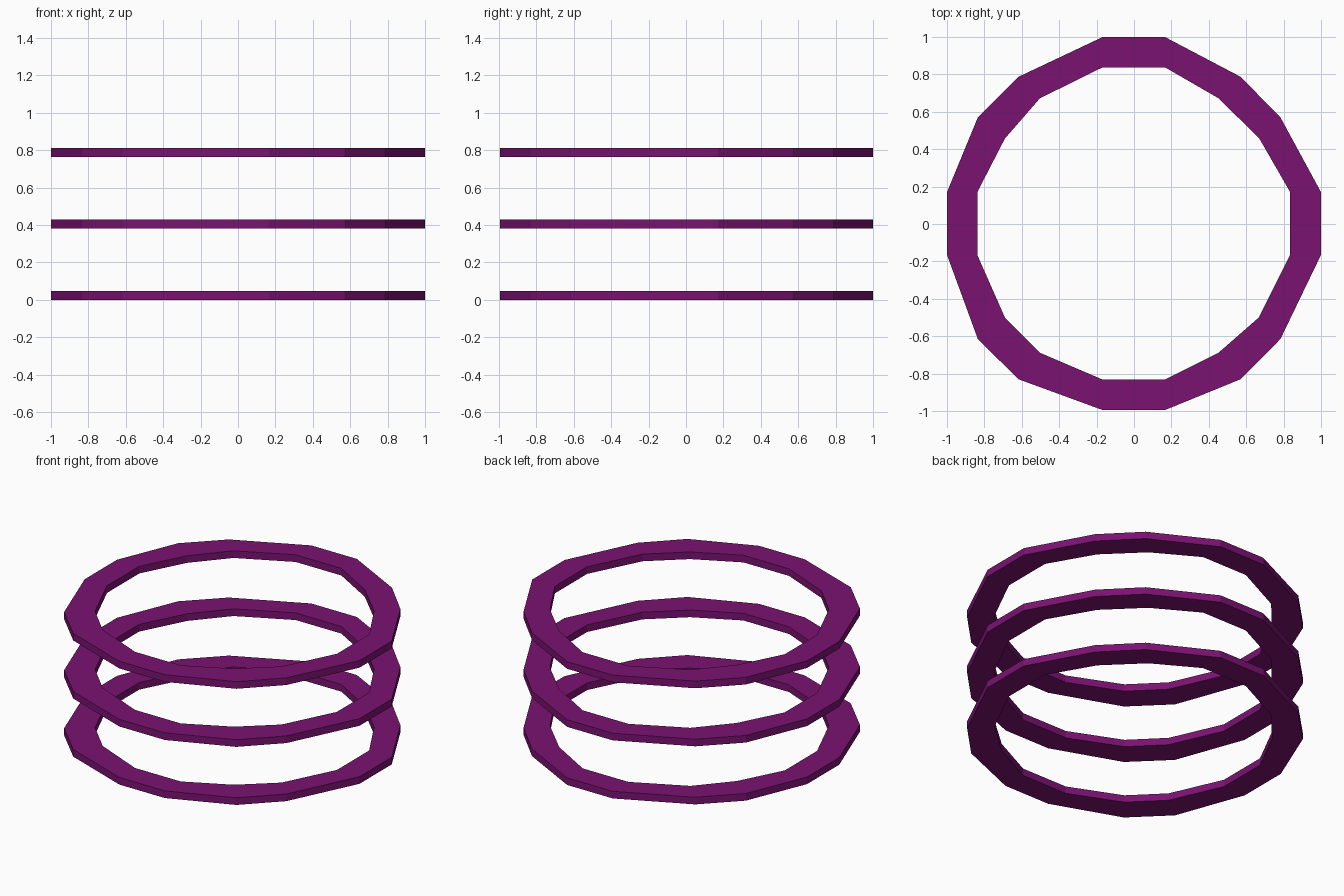
import bpy, bmesh

if "Cube" in bpy.data.objects:
    bpy.data.objects.remove(bpy.data.objects["Cube"])

# Irregular 16-sided ring profile: matching outer and inner corners
OUTER = [(-0.167, 1), (0.165, 1), (0.57, 0.787), (0.783, 0.57),
         (1, 0.17), (1, -0.165), (0.783, -0.615), (0.57, -0.83),
         (0.165, -0.995), (-0.167, -0.995), (-0.618, -0.83), (-0.835, -0.615),
         (-1, -0.165), (-1, 0.17), (-0.835, 0.57), (-0.618, 0.787)]
INNER = [(-0.167, 0.838), (0.165, 0.838), (0.452, 0.672), (0.67, 0.457),
         (0.835, 0.17), (0.835, -0.165), (0.667, -0.5), (0.452, -0.688),
         (0.165, -0.832), (-0.167, -0.832), (-0.503, -0.688), (-0.69, -0.5),
         (-0.838, -0.165), (-0.838, 0.17), (-0.69, 0.457), (-0.503, 0.672)]
THICKNESS = 0.047

purple = bpy.data.materials.new("purple")
purple.diffuse_color = (0.195, 0.006, 0.165, 1)
purple.use_nodes = True
purple.node_tree.nodes["Principled BSDF"].inputs["Base Color"].default_value = purple.diffuse_color


def ring(name, z):
    bm = bmesh.new()
    # Four loops of corners swept around the rectangular section
    section = [(OUTER, z), (OUTER, z + THICKNESS), (INNER, z + THICKNESS), (INNER, z)]
    loops = [[bm.verts.new((x, y, h)) for x, y in pts] for pts, h in section]
    n = len(OUTER)
    for a in range(4):
        lo, hi = loops[a], loops[(a + 1) % 4]
        for i in range(n):
            j = (i + 1) % n
            bm.faces.new((lo[i], lo[j], hi[j], hi[i]))
    bmesh.ops.recalc_face_normals(bm, faces=bm.faces)
    mesh = bpy.data.meshes.new(name)
    bm.to_mesh(mesh)
    bm.free()
    mesh.materials.append(purple)
    bpy.context.collection.objects.link(bpy.data.objects.new(name, mesh))


# Three stacked rings
for name, z in (("lower_ring", 0), ("middle_ring", 0.382), ("upper_ring", 0.764)):
    ring(name, z)
